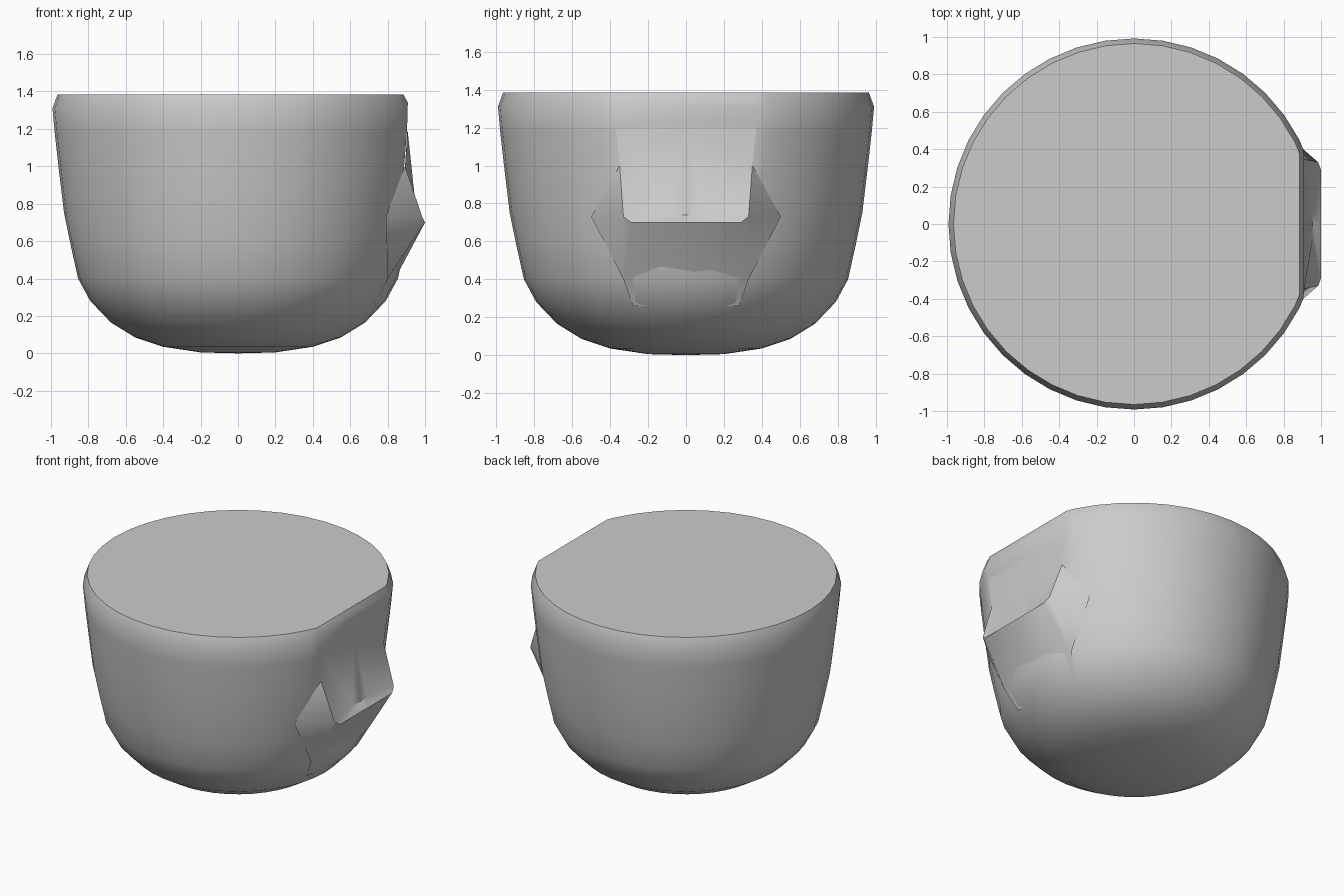
import bpy
import bmesh
import math

SEGMENTS = 40

cube = bpy.data.objects.get("Cube")
if cube:
    bpy.data.objects.remove(cube, do_unlink=True)

grey = bpy.data.materials.new("plain_grey")
grey.use_nodes = True
colour = (0.6, 0.6, 0.6, 1)
grey.diffuse_color = colour
grey.node_tree.nodes["Principled BSDF"].inputs["Base Color"].default_value = colour


def make_object(name, bm):
    bmesh.ops.recalc_face_normals(bm, faces=bm.faces)
    mesh = bpy.data.meshes.new(name)
    bm.to_mesh(mesh)
    bm.free()
    obj = bpy.data.objects.new(name, mesh)
    bpy.context.collection.objects.link(obj)
    mesh.materials.append(grey)
    return obj


def smooth(obj, degrees):
    bpy.ops.object.select_all(action="DESELECT")
    obj.select_set(True)
    bpy.context.view_layer.objects.active = obj
    bpy.ops.object.shade_smooth_by_angle(angle=math.radians(degrees))


# Round bowl: profile of radius and height, turned about z
profile = [(0.2, 0.005), (0.4, 0.035), (0.55, 0.085), (0.68, 0.165), (0.79, 0.28),
           (0.855, 0.4), (0.895, 0.58), (0.93, 0.75), (0.96, 1.0), (0.98, 1.18),
           (0.992, 1.31), (0.965, 1.385)]
bm = bmesh.new()
rings = []
for r, z in profile:
    rings.append([bm.verts.new((r * math.cos(a), r * math.sin(a), z))
                  for a in (math.tau * i / SEGMENTS for i in range(SEGMENTS))])
for low, high in zip(rings, rings[1:]):
    for i in range(SEGMENTS):
        j = (i + 1) % SEGMENTS
        bm.faces.new((low[i], low[j], high[j], high[i]))
base = bm.verts.new((0, 0, 0))
for i in range(SEGMENTS):
    bm.faces.new((base, rings[0][(i + 1) % SEGMENTS], rings[0][i]))
bm.faces.new(rings[-1])
bowl = make_object("bowl", bm)

# Cutter for the flat on the left side of the rim
section = [(0.876, 1.4), (0.908, 1.34), (0.904, 1.2), (0.888, 1.0), (0.888, 0.76),
           (1.2, 0.76), (1.2, 1.4)]
bm = bmesh.new()
face = bm.faces.new([bm.verts.new((x, -0.6, z)) for x, z in section])
side = bmesh.ops.extrude_face_region(bm, geom=[face])["geom"]
bmesh.ops.translate(bm, vec=(0, 1.2, 0),
                    verts=[v for v in side if isinstance(v, bmesh.types.BMVert)])
cutter = make_object("flat_cutter", bm)
cutter.hide_render = True

cut = bowl.modifiers.new("flat", "BOOLEAN")
cut.operation = "DIFFERENCE"
cut.solver = "EXACT"
cut.object = cutter
bpy.context.view_layer.objects.active = bowl
bpy.ops.object.modifier_apply(modifier=cut.name)
bpy.data.objects.remove(cutter, do_unlink=True)
smooth(bowl, 32)

# Pointed ledge below the flat: half of it, mirrored across y
points = {
    "wall_mid": (0.906, 0, 1.2), "wall_edge": (0.906, 0.37, 1.2),
    "tip": (0.893, 0.35, 1.0), "notch": (0.955, 0.08, 0.74), "notch_mid": (0.955, 0, 0.74),
    "corner": (0.985, 0.33, 0.73), "lip": (1.0, 0.29, 0.7), "lip_mid": (1.0, 0, 0.7),
    "flank": (0.79, 0.5, 0.73), "foot": (0.8, 0.33, 0.4), "foot_mid": (0.84, 0, 0.4),
    "toe": (0.73, 0.28, 0.26), "toe_mid": (0.77, 0, 0.26),
}
faces = ["wall_mid notch_mid notch", "wall_mid notch tip wall_edge",
         "tip notch corner", "corner notch lip", "notch notch_mid lip_mid lip",
         "tip corner flank", "corner foot flank", "corner lip foot",
         "lip lip_mid foot_mid foot", "foot foot_mid toe_mid toe"]
bm = bmesh.new()
for sign in (1, -1):
    verts = {n: bm.verts.new((x, sign * y, z)) for n, (x, y, z) in points.items()}
    for names in faces:
        bm.faces.new([verts[n] for n in names.split()][::sign])
bmesh.ops.remove_doubles(bm, verts=bm.verts, dist=0.0005)
ledge = make_object("side_ledge", bm)
# Open shell: make sure it faces outward
if sum(p.normal.x for p in ledge.data.polygons) < 0:
    ledge.data.flip_normals()
smooth(ledge, 35)
